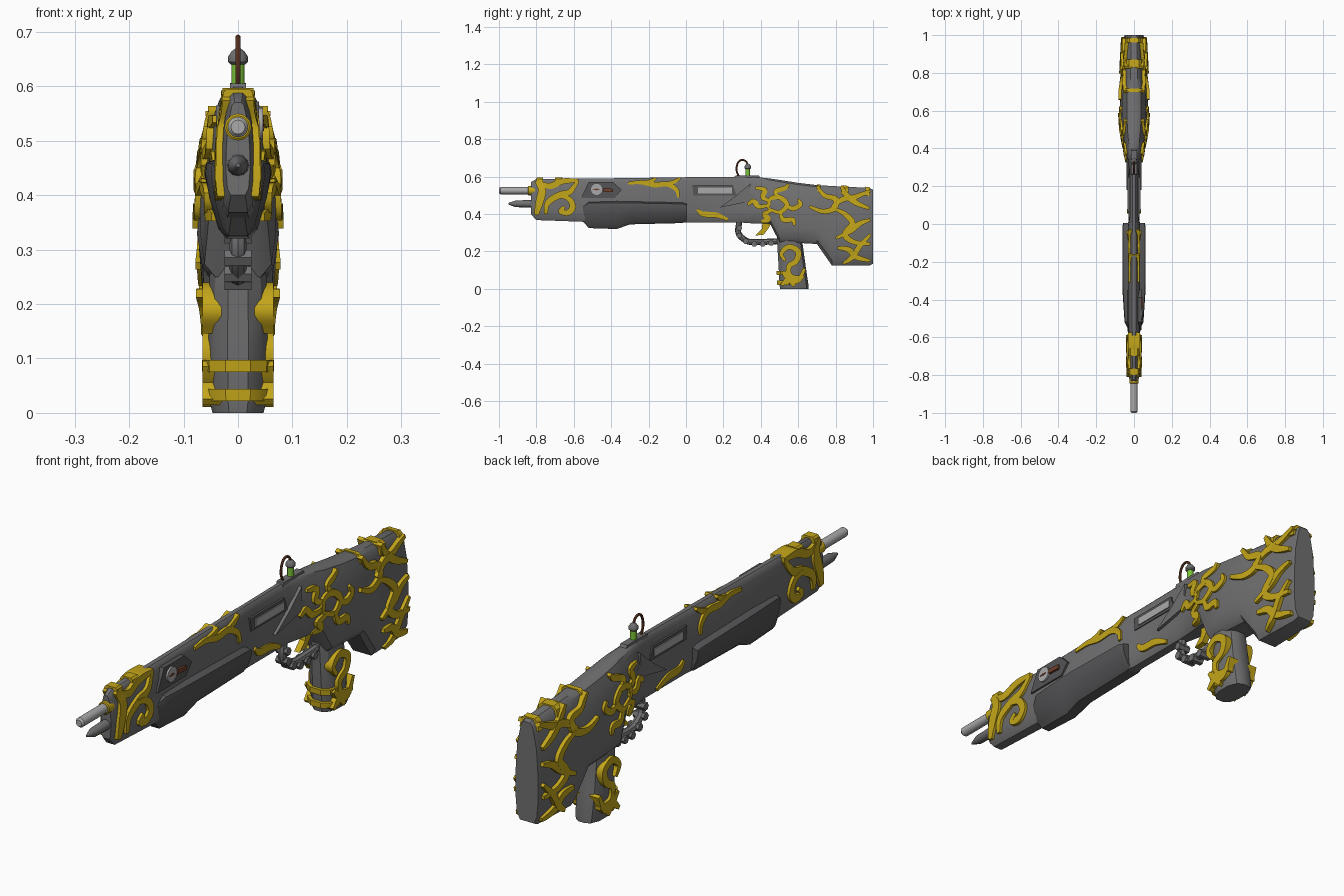
import bpy, bmesh
from math import pi, cos, sin, radians
from mathutils import Vector

if "Cube" in bpy.data.objects:
    bpy.data.objects.remove(bpy.data.objects["Cube"])


def material(name, *rgb):
    m = bpy.data.materials.new(name)
    m.diffuse_color = (*rgb, 1)
    m.use_nodes = True
    m.node_tree.nodes["Principled BSDF"].inputs["Base Color"].default_value = m.diffuse_color
    return m


STEEL, DARK = material("steel", .16, .16, .165), material("dark_steel", .09, .09, .095)
GOLD, GREEN = material("gold", .55, .38, .01), material("green", .2, .55, .04)
BROWN, PALE = material("brown", .16, .05, .025), material("pale", .4, .4, .4)


def loft(name, strips, mat, closed=True, angle=35):
    """Skin each list of equal-sized rings and cap its ends."""
    bm = bmesh.new()
    for rings in strips:
        vs = [[bm.verts.new(p) for p in r] for r in rings]
        n = len(vs[0])
        for a, b in zip(vs, vs[1:]):
            for i in range(n):
                j = (i + 1) % n
                bm.faces.new((a[i], a[j], b[j], b[i]))
        if closed:
            bm.faces.new(vs[0])
            bm.faces.new(vs[-1])
    bmesh.ops.recalc_face_normals(bm, faces=bm.faces)
    me = bpy.data.meshes.new(name)
    bm.to_mesh(me)
    bm.free()
    me.shade_smooth()
    me.set_sharp_from_angle(angle=radians(angle))
    me.materials.append(mat)
    ob = bpy.data.objects.new(name, me)
    bpy.context.collection.objects.link(ob)
    return ob


def prism(name, outline, x0, x1, mat, sides=(1,)):
    return loft(name, [[[(s * x, y, z) for y, z in outline] for x in (x0, x1)] for s in sides], mat)


def round_y(name, x, z, stations, mat, n=12):
    return loft(name, [[[(x + r * cos(2 * pi * i / n), y, z + r * sin(2 * pi * i / n))
                         for i in range(n)] for y, r in stations]], mat)


def spline(pts, steps=5):
    """Catmull-Rom through points of any dimension."""
    p = [Vector(q) for q in pts]
    p = [p[0] * 2 - p[1]] + p + [p[-1] * 2 - p[-2]]
    out = []
    for a, b, c, d in zip(p, p[1:], p[2:], p[3:]):
        for k in range(steps):
            t = k / steps
            out.append(.5 * (2 * b + (c - a) * t + (2 * a - 5 * b + 4 * c - d) * t * t
                             + (3 * b - a - 3 * c + d) * t ** 3))
    return out + [p[-2]]


def tube(name, pts, r, mat, n=8):
    path = spline(pts)
    rings = []
    for i, p in enumerate(path):
        d = (path[min(i + 1, len(path) - 1)] - path[max(i - 1, 0)]).normalized()
        side = Vector((1, 0, 0))
        up = d.cross(side)
        rings.append([p + r * (cos(2 * pi * k / n) * side + sin(2 * pi * k / n) * up) for k in range(n)])
    return loft(name, [rings], mat)


# Body: stations (y, bottom, top, half width) and one relative cross-section
BODY = [(-.83, .40, .57, .022), (-.80, .368, .588, .03), (-.5, .357, .59, .034), (0, .355, .597, .033),
        (.02, .355, .597, .028), (.29, .355, .60, .028), (.36, .35, .60, .042), (.45, .348, .59, .06),
        (.50, .25, .583, .07), (.6, .246, .567, .075), (.70, .24, .555, .073), (.78, .125, .55, .066),
        (.98, .125, .54, .055), (1, .135, .53, .05)]
SECT = [(0, .6), (.07, .88), (.25, 1), (.5, .98), (.75, .85), (.9, .62), (.97, .5), (1, .28)]


def interp(table, t):
    if t <= table[0][0]:
        return table[0][1:]
    for a, b in zip(table, table[1:]):
        if t <= b[0]:
            k = (t - a[0]) / (b[0] - a[0])
            return tuple(u + (v - u) * k for u, v in zip(a[1:], b[1:]))
    return table[-1][1:]


def section(y, grow=0, table=BODY, t0=0):
    zb, zt, w = interp(table, y)
    half = [(w * f + grow, zb + t * (zt - zb) + (grow * .6 if t > .95 else 0)) for t, f in SECT if t >= t0]
    return [(x, y, z) for x, z in half] + [(-x, y, z) for x, z in reversed(half)]


def body_width(y, z):
    zb, zt, w = interp(BODY, y)
    return w * max(.62, interp(SECT, (z - zb) / (zt - zb))[0])


loft("body", [[section(s[0]) for s in BODY]], STEEL)

# Fore-end hand guard
GUARD = [(-.55, .36, .445, .035), (-.52, .325, .468, .05), (-.37, .32, .47, .06), (-.30, .345, .468, .062),
         (-.02, .352, .462, .062), (.005, .36, .455, .058)]
GSECT = [(0, .35), (.12, .6), (.5, .88), (.8, 1), (.93, .95), (1, .5)]
loft("hand_guard", [[[(s * w * f, y, zb + t * (zt - zb)) for s, seq in ((1, GSECT), (-1, GSECT[::-1]))
                      for t, f in seq] for y, zb, zt, w in GUARD]], DARK)

# Pistol grip
GRIP = [(0, .503, .655, .047), (.02, .50, .655, .052), (.12, .495, .64, .055), (.25, .487, .622, .052),
        (.32, .487, .622, .05)]


def grip_ring(z, grow=0):
    y0, y1, w = interp(GRIP, z)
    c, h, w = (y0 + y1) / 2, (y1 - y0) / 2 + grow, w + grow
    return [(w * a, c + h * b, z) for a, b in ((.35, -1), (.8, -.75), (1, -.3), (1, .4), (.7, .85), (.3, 1),
            (-.3, 1), (-.7, .85), (-1, .4), (-1, -.3), (-.8, -.75), (-.35, -1))]


loft("grip", [[grip_ring(s[0]) for s in GRIP]], STEEL)

# Barrel, lower spike and muzzle recess rim
round_y("barrel", 0, .525, [(-1, .013), (-.992, .019), (-.8, .019)], PALE)
round_y("lower_spike", 0, .455, [(-.95, .004), (-.91, .018), (-.8, .021)], STEEL)
round_y("muzzle_rim", 0, .525, [(-.845, .021), (-.842, .025), (-.8, .025)], GOLD)

# Knuckled trigger guard and trigger
tube("trigger_guard", [(0, .285, .36), (0, .28, .30), (0, .315, .262), (0, .36, .25), (0, .49, .255)], .016, STEEL)
for i, (y, z) in enumerate([(.285, .325), (.285, .285), (.32, .255), (.365, .24), (.41, .24), (.455, .245)]):
    prism(f"guard_knuckle_{i}", [(y + .016 * cos(k * pi / 3), z + .016 * sin(k * pi / 3)) for k in range(6)],
          -.025, .025, STEEL)
prism("trigger", [(.46, .36), (.445, .33), (.415, .29), (.37, .285), (.405, .32), (.41, .36)], -.012, .012, GOLD)

# Vial, cap and hose on top
def round_z(name, y, stations, mat, n=14):
    loft(name, [[[(r * cos(2 * pi * i / n), y + r * sin(2 * pi * i / n), z) for i in range(n)]
                 for z, r in stations]], mat)


round_z("vial", .33, [(.59, .012), (.65, .012)], GREEN)
round_z("vial_cap", .33, [(.64, .013), (.645, .018), (.655, .018), (.664, .012), (.67, .004)], STEEL)
tube("hose", [(0, .285, .595), (0, .27, .635), (0, .278, .675), (0, .30, .69), (0, .322, .68), (0, .33, .662)],
     .005, BROWN)
prism("vial_base", [(.26, .59), (.265, .605), (.39, .606), (.40, .59)], -.015, .015, STEEL)

# Receiver sides: port frame, bolt bar and flared wedges
BOTH = (1, -1)
prism("port_frame", [(.04, .50), (.035, .553), (.25, .553), (.27, .50)], .015, .03, DARK, BOTH)
prism("bolt_bar", [(.065, .51), (.065, .541), (.245, .541), (.245, .51)], .02, .034, PALE, BOTH)
prism("side_wedge", [(.18, .435), (.27, .50), (.345, .565), (.34, .515), (.38, .49), (.33, .465)],
      .015, .04, STEEL, BOTH)

# Gauge panel on the right side
prism("gauge_panel", [(-.56, .487), (-.52, .572), (-.39, .572), (-.345, .53), (-.38, .487)], .02, .039, DARK)
prism("gauge_dial", [(-.478 + .03 * cos(k * pi / 8), .532 + .03 * sin(k * pi / 8)) for k in range(16)],
      .03, .046, PALE)
prism("gauge_needle", [(-.50, .53), (-.478, .537), (-.46, .53), (-.478, .527)], .04, .048, BROWN)
prism("gauge_valve", [(-.445, .52), (-.445, .538), (-.39, .535), (-.39, .518)], .03, .048, BROWN)


# Gold scrollwork: tapered ribbons following the surface on both sides
def scroll(name, strokes, width, out=.014):
    strips = []
    for w, pts in strokes:
        path = spline(pts)
        n = len(path) - 1
        for s in BOTH:
            rings = []
            for i, p in enumerate(path):
                d = (path[min(i + 1, n)] - path[max(i - 1, 0)]).normalized()
                h = w * (.25 + .75 * sin(pi * (.1 + .8 * i / n))) * Vector((-d.y, d.x))
                x = width(*p)
                a, b = p + h, p - h
                rings.append([(s * (x - .03), *a), (s * (x + out), *a), (s * (x + out), *b), (s * (x - .03), *b)])
            strips.append(rings)
    loft(name, strips, GOLD)


scroll("muzzle_scroll", [
    (.022, [(-.80, .58), (-.77, .53), (-.785, .46), (-.80, .395)]),
    (.017, [(-.80, .575), (-.73, .55), (-.66, .575), (-.575, .58)]),
    (.018, [(-.75, .40), (-.74, .46), (-.68, .50), (-.62, .52), (-.58, .575)]),
    (.017, [(-.70, .50), (-.63, .485), (-.605, .44), (-.63, .408), (-.67, .415), (-.65, .44)])], body_width, .011)
scroll("barrel_scroll", [
    (.014, [(-.31, .565), (-.24, .57), (-.17, .557), (-.10, .56), (-.05, .53), (-.04, .49)]),
    (.011, [(-.24, .57), (-.19, .575), (-.16, .592)]),
    (.011, [(-.12, .56), (-.07, .57), (-.03, .592)])], body_width, .008)
scroll("receiver_scroll", [(.015, [(.06, .425), (.09, .40), (.16, .395), (.225, .37)])], body_width, .008)
scroll("medallion", [
    (.014, [(.44, .43), (.45, .48), (.50, .49), (.54, .45), (.50, .41), (.44, .43)]),
    (.014, [(.45, .47), (.41, .49), (.42, .53), (.37, .54)]),
    (.014, [(.45, .45), (.39, .44), (.36, .47), (.33, .45)]),
    (.015, [(.46, .42), (.42, .40), (.44, .37), (.40, .36)]),
    (.014, [(.50, .42), (.52, .37), (.57, .37), (.58, .34)]),
    (.014, [(.53, .45), (.57, .43), (.61, .45), (.60, .48)]),
    (.013, [(.50, .48), (.48, .52), (.53, .54), (.55, .56)])], body_width, .01)
scroll("stock_scroll", [
    (.016, [(.66, .44), (.73, .415), (.79, .43), (.80, .48), (.74, .50), (.70, .55)]),
    (.016, [(.78, .44), (.84, .48), (.90, .49), (.985, .525)]),
    (.016, [(.83, .55), (.86, .50), (.91, .46), (.98, .43)]),
    (.017, [(.79, .43), (.85, .40), (.89, .35), (.85, .29), (.90, .25), (.985, .24)]),
    (.015, [(.985, .37), (.93, .35), (.88, .31), (.80, .27)]),
    (.016, [(.81, .22), (.87, .21), (.91, .17), (.985, .15)]),
    (.015, [(.84, .135), (.89, .17), (.93, .23), (.985, .29)])], body_width)
scroll("grip_scroll", [
    (.016, [(.53, .15), (.51, .19), (.55, .225), (.60, .20), (.59, .15), (.55, .12), (.56, .07), (.63, .06)]),
    (.015, [(.515, .09), (.55, .055), (.60, .045), (.635, .11)]),
    (.015, [(.51, .02), (.55, .05), (.58, .015)])], lambda y, z: .052, .013)


# Gold bands over the top of the body and around the front of the grip
def top_band(name, y0, y1, t0, g):
    loft(name, [[section(y0, -.01, t0=t0), section(y0, g, t0=t0), section(y1, g, t0=t0),
                 section(y1, -.01, t0=t0)]], GOLD, closed=False)


top_band("muzzle_band_front", -.80, -.765, .85, .012)
top_band("muzzle_band_rear", -.70, -.66, .85, .01)
top_band("stock_band_front", .70, .718, .8, .007)
top_band("stock_band_rear", .83, .87, .8, .009)
top_band("butt_band", .96, .985, .9, .009)
for i, z in enumerate((.022, .075)):
    strip = []
    for k in (9, 10, 11, 0, 1, 2):
        strip.append([grip_ring(zz, g)[k] for zz, g in ((z, -.01), (z, .012), (z + .022, .012), (z + .022, -.01))])
    loft(f"grip_band_{i}", [strip], GOLD)
